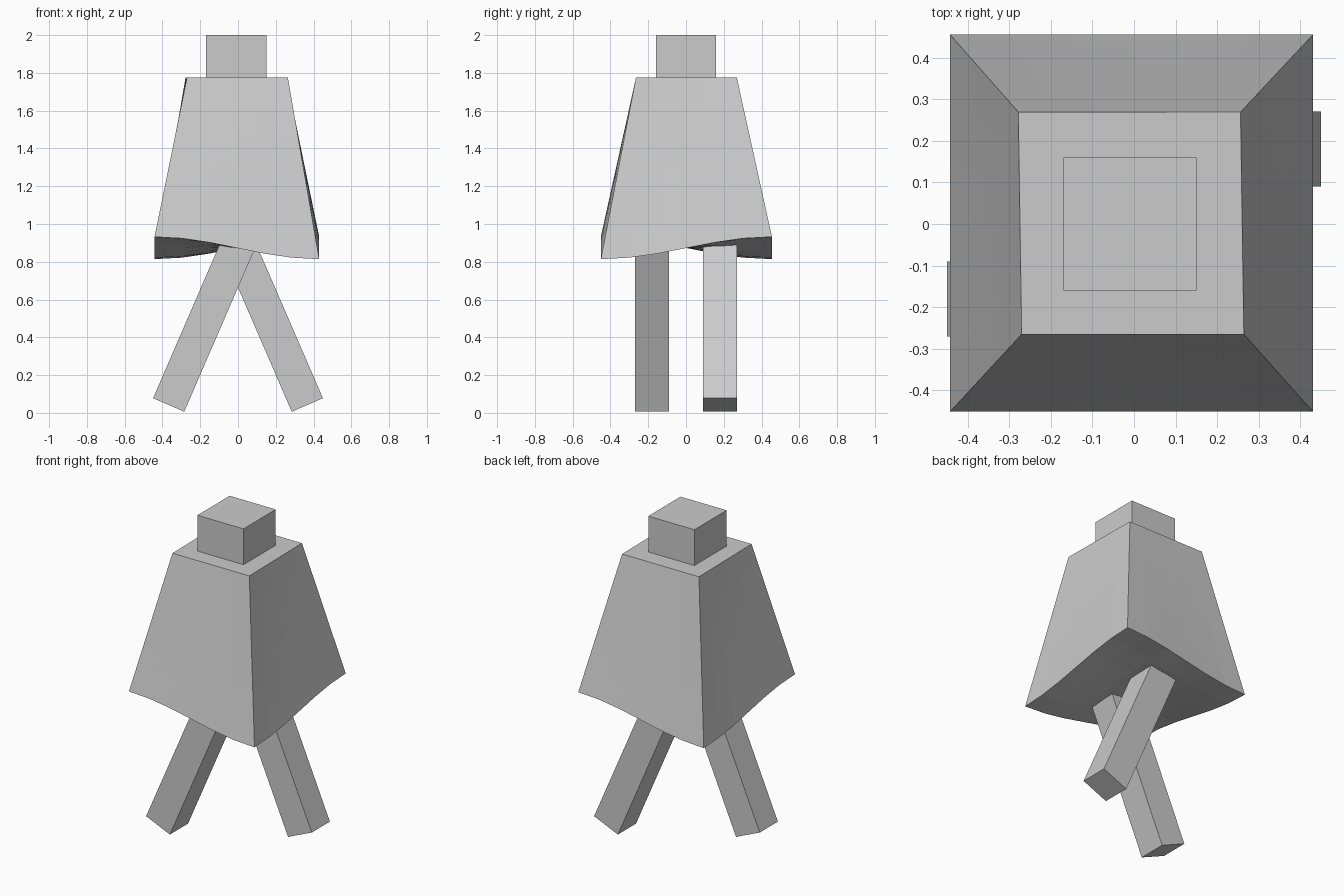
import bpy, bmesh, math
from mathutils import Matrix, Vector

if "Cube" in bpy.data.objects:
    bpy.data.objects.remove(bpy.data.objects["Cube"])


def add_object(name, bm):
    bmesh.ops.recalc_face_normals(bm, faces=bm.faces)
    mesh = bpy.data.meshes.new(name)
    bm.to_mesh(mesh)
    bm.free()
    obj = bpy.data.objects.new(name, mesh)
    bpy.context.collection.objects.link(obj)
    return obj


def box(name, lo, hi, matrix=Matrix()):
    lo, hi = Vector(lo), Vector(hi)
    bm = bmesh.new()
    bmesh.ops.create_cube(bm, size=1)
    for v in bm.verts:
        v.co = matrix @ ((lo + hi) / 2 + v.co * (hi - lo))
    return add_object(name, bm)


# Head block, slightly sunk into the cloak
box("head", (-0.17, -0.16, 1.75), (0.15, 0.16, 2.0))

# Cloak: gridded block tapered upward, with a wavy saddle-shaped hem
bm = bmesh.new()
bmesh.ops.create_cube(bm, size=2)
bmesh.ops.subdivide_edges(bm, edges=bm.edges[:], cuts=5, use_grid_fill=True)
for v in bm.verts:
    s, t, h = v.co.x, v.co.y, (v.co.z + 1) / 2
    wave = math.sin(s * math.pi / 2) * math.sin(t * math.pi / 2)
    bottom = Vector((-0.006 + 0.436 * s, 0.002 + 0.453 * t, 0.873 + 0.059 * wave))
    top = Vector((-0.007 + 0.267 * s - 0.004 * t, 0.002 + 0.267 * t, 1.775))
    v.co = bottom.lerp(top, h)
add_object("cloak", bm)

# Two striding legs, each the half-turn of the other
swing = Matrix.Translation((-0.367, -0.18, 0.042)) @ Matrix.Rotation(math.radians(23.4), 4, 'Y')
for name, turn in (("front_leg", 0), ("back_leg", math.pi)):
    box(name, (-0.09, -0.09, 0), (0.09, 0.09, 0.98), Matrix.Rotation(turn, 4, 'Z') @ swing)
